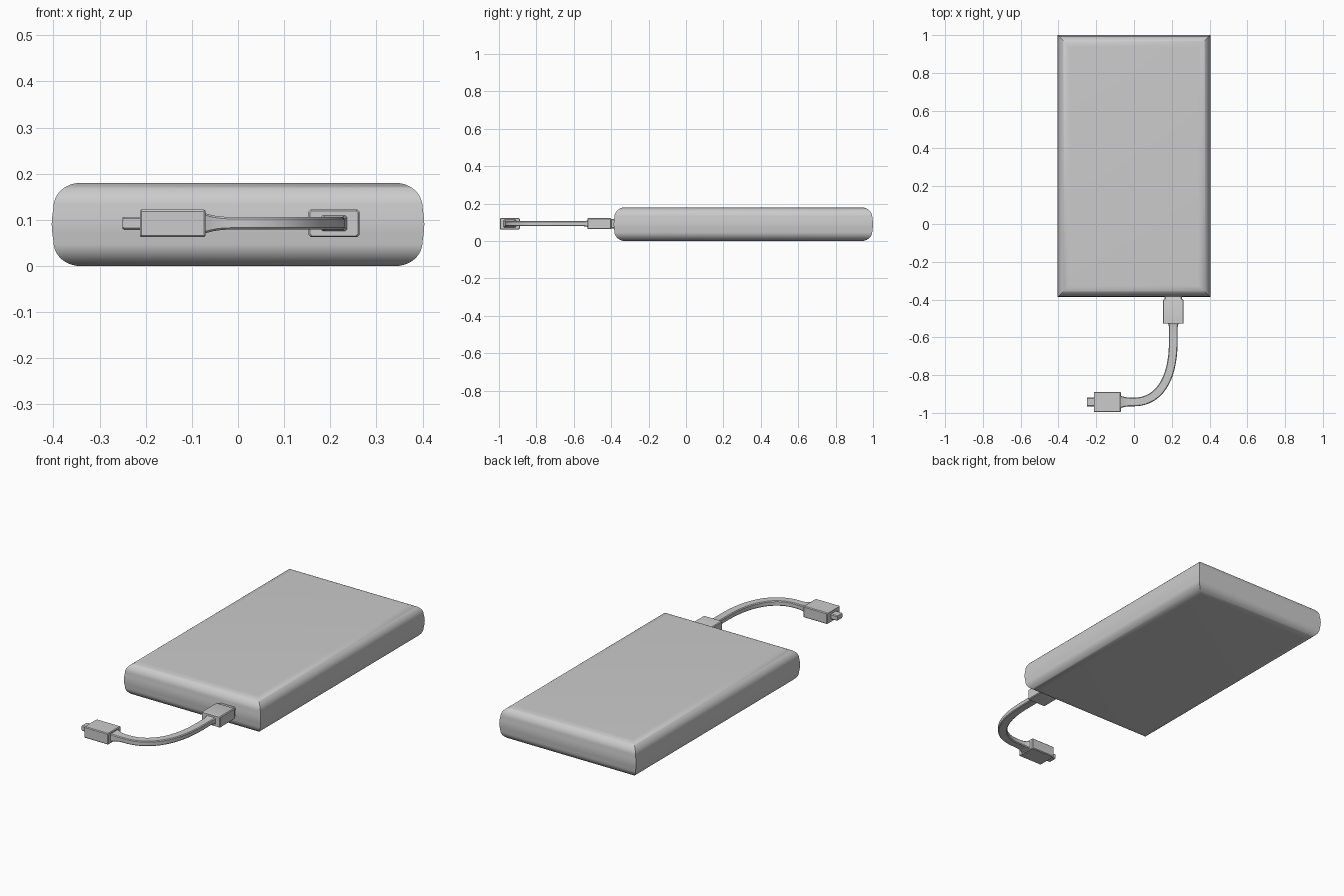
import bpy, bmesh, math
from mathutils import Vector

if "Cube" in bpy.data.objects:
    bpy.data.objects.remove(bpy.data.objects["Cube"])

ZC = 0.0925  # cable and plug centre height


def loft(name, rings, angle=40):
    """Skin equal-length point rings and cap both ends."""
    bm = bmesh.new()
    loops = [[bm.verts.new(p) for p in r] for r in rings]
    n = len(loops[0])
    for a, b in zip(loops, loops[1:]):
        for i in range(n):
            bm.faces.new((a[i], a[(i + 1) % n], b[(i + 1) % n], b[i]))
    bm.faces.new(loops[0][::-1])
    bm.faces.new(loops[-1])
    bmesh.ops.recalc_face_normals(bm, faces=bm.faces)
    mesh = bpy.data.meshes.new(name)
    bm.to_mesh(mesh)
    bm.free()
    ob = bpy.data.objects.new(name, mesh)
    bpy.context.collection.objects.link(ob)
    bpy.ops.object.select_all(action='DESELECT')
    bpy.context.view_layer.objects.active = ob
    ob.select_set(True)
    bpy.ops.object.shade_smooth_by_angle(angle=math.radians(angle))
    return ob


def section(pos, tangent, w, h, c=0.004):
    """Rectangle with small cut corners, square to the path."""
    side = Vector((tangent.y, -tangent.x, 0)).normalized()
    a, b = w / 2, h / 2
    pts = [(a - c, -b), (a, c - b), (a, b - c), (a - c, b),
           (c - a, b), (-a, b - c), (-a, c - b), (c - a, -b)]
    return [pos + side * u + Vector((0, 0, v)) for u, v in pts]


def plug(name, start, direction, steps):
    """Stepped block: steps are (distance, width, height)."""
    d, s = Vector(direction), Vector(start)
    return loft(name, [section(s + d * t, d, w, h) for t, w, h in steps], 30)


# Battery body: rectangles inset by a rounded edge profile, mitred at corners
R, H = 0.058, 0.18
half = []
for i in range(13):
    t = math.radians(90 * i / 12)
    half.append((0.004 + R * (1 - math.sin(t)), 0.052 * (1 - math.cos(t))))
half.append((0.0015, 0.07))
profile = half + [(0, H / 2)] + [(d, H - z) for d, z in reversed(half)]
X, Y0, Y1 = 0.404, -0.387, 1.0
loft("battery_body", [[(-X + d, Y0 + d, z), (X - d, Y0 + d, z),
                       (X - d, Y1 - d, z), (-X + d, Y1 - d, z)]
                      for d, z in profile])

# Plug seated in the body
plug("body_plug", (0.208, -0.527, ZC), (0, 1, 0),
     [(0, 0.104, 0.054), (0.004, 0.110, 0.059), (0.122, 0.110, 0.059),
      (0.130, 0.092, 0.050), (0.160, 0.092, 0.050)])

# Free plug with its narrow tip
plug("end_plug", (-0.070, -0.942, ZC), (-1, 0, 0),
     [(0, 0.101, 0.054), (0.004, 0.107, 0.060), (0.139, 0.107, 0.060),
      (0.143, 0.101, 0.055)])
plug("end_tip", (-0.205, -0.942, ZC), (-1, 0, 0),
     [(0, 0.047, 0.028), (0.042, 0.047, 0.028), (0.045, 0.043, 0.024)])

# Flat cable: straight lead, quarter bend, then a flare into the free plug
P = [Vector(p) for p in ((0.208, -0.62, ZC), (0.208, -0.84, ZC),
                         (0.12, -0.942, ZC), (0.0, -0.942, ZC))]
down, left = Vector((0, -1, 0)), Vector((-1, 0, 0))
rings = [section(Vector((0.208, y, ZC)), down, w, h)
         for y, w, h in ((-0.52, 0.062, 0.038), (-0.532, 0.052, 0.031),
                         (-0.545, 0.046, 0.027))]
for i in range(25):
    t = i / 24
    u = 1 - t
    pos = u**3 * P[0] + 3 * u * u * t * P[1] + 3 * u * t * t * P[2] + t**3 * P[3]
    tan = u * u * (P[1] - P[0]) + 2 * u * t * (P[2] - P[1]) + t * t * (P[3] - P[2])
    rings.append(section(pos, tan, 0.046, 0.027))
for i in range(1, 9):
    t = i / 8
    rings.append(section(Vector((-0.073 * t, -0.942, ZC)), left,
                         0.046 + 0.022 * t**3, 0.027 + 0.018 * t**3))
loft("cable", rings)
